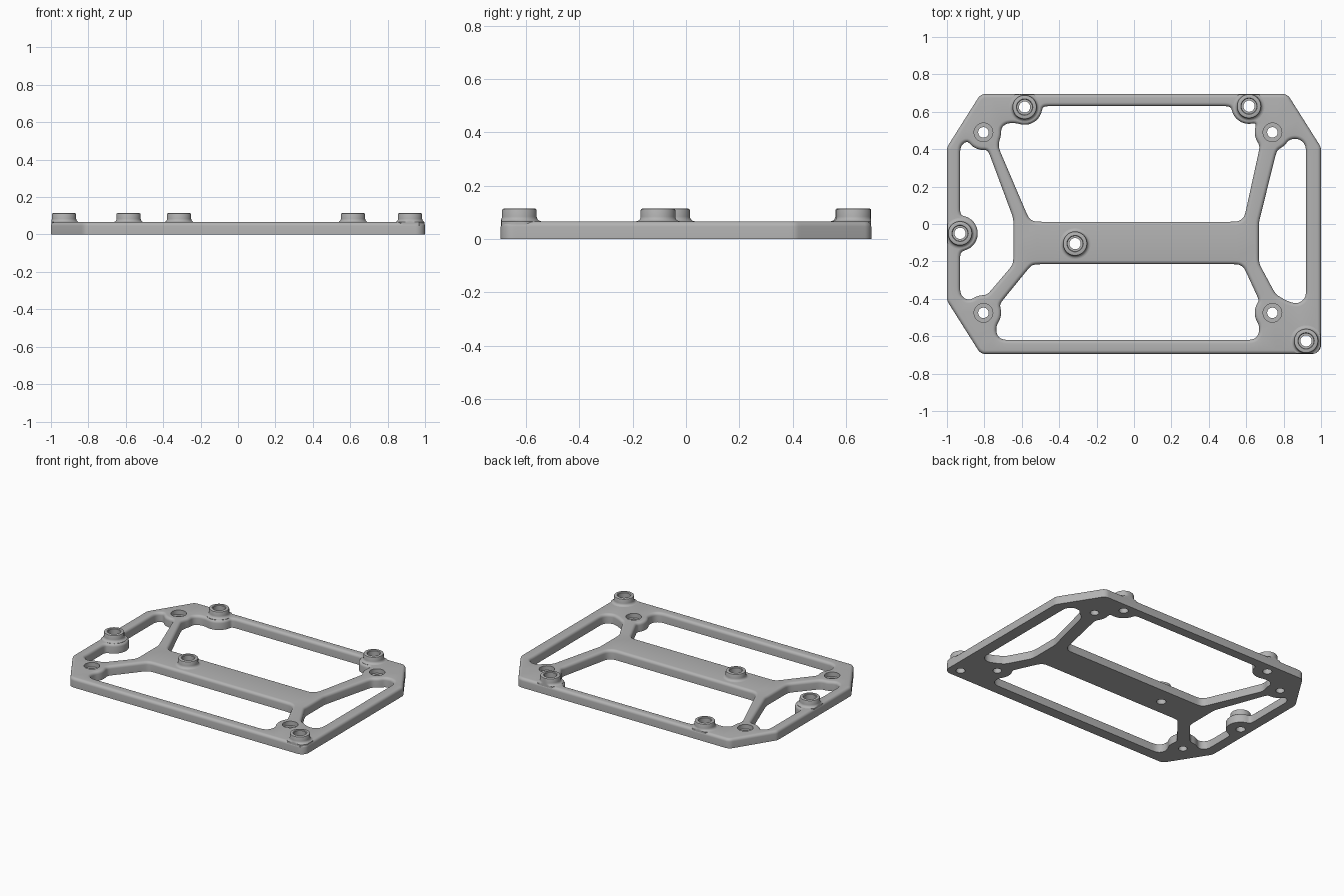
import bpy, bmesh
from math import pi, cos, sin, atan2
from mathutils import Vector

cube = bpy.data.objects.get("Cube")
if cube:
    bpy.data.objects.remove(cube, do_unlink=True)

TOP = 0.066        # plate thickness
EDGE = 0.02        # rounding of the upper edges
BOSS = 0.095       # material kept around each hole
STANDOFFS = [(-0.585, 0.625), (0.615, 0.63), (-0.93, -0.05), (-0.315, -0.105), (0.92, -0.625)]
SCREWS = [(x, y) for x in (-0.805, 0.74) for y in (0.49, -0.475)]

grey = bpy.data.materials.new("grey metal")
grey.use_nodes = True
grey.diffuse_color = (0.45, 0.45, 0.45, 1)
grey.node_tree.nodes["Principled BSDF"].inputs["Base Color"].default_value = (0.45, 0.45, 0.45, 1)


def circle(centre, r, n=40):
    return [Vector((centre[0] + r * cos(2 * pi * i / n), centre[1] + r * sin(2 * pi * i / n))) for i in range(n)]


def rounded(points, r):
    """Closed polygon with every corner rounded."""
    pts, out = [Vector(p) for p in points], []
    for i, p in enumerate(pts):
        a, b = pts[i - 1] - p, pts[(i + 1) % len(pts)] - p
        half = a.angle(b) / 2
        cut = min(r * cos(half) / sin(half), a.length * 0.48, b.length * 0.48)
        s, e = p + a.normalized() * cut, p + b.normalized() * cut
        mid = (a.normalized() + b.normalized()).normalized()
        c = p + mid * (cut / cos(half))
        rad = (s - c).length
        for k in range(9):
            d = (s.lerp(e, k / 8) - c).normalized()
            out.append(c + d * rad)
    return out


def resample(loop, step=0.012):
    """Even spacing along a closed loop."""
    out = []
    for i, p in enumerate(loop):
        q = loop[(i + 1) % len(loop)]
        n = int((q - p).length / step) + 1
        out += [p.lerp(q, k / n) for k in range(n)]
    clean = [out[0]]
    for p in out[1:]:
        if (p - clean[-1]).length > step * 0.45 and (p - out[0]).length > step * 0.3:
            clean.append(p)
    return clean


def keep_boss(loop, centre):
    """Detour a window edge around a round boss."""
    c = Vector(centre)
    inside = [(p - c).length < BOSS for p in loop]
    if not any(inside):
        return loop
    start = next(i for i in range(len(loop)) if not inside[i] and inside[(i + 1) % len(loop)])
    loop = loop[start:] + loop[:start]
    inside = inside[start:] + inside[:start]
    out, i = [], 0
    while i < len(loop):
        if not inside[i]:
            out.append(loop[i])
            i += 1
            continue
        while i < len(loop) and inside[i]:
            i += 1
        a, b = out[-1] - c, loop[i % len(loop)] - c
        a0 = atan2(a.y, a.x)
        sweep = (a0 - atan2(b.y, b.x)) % (2 * pi)
        n = max(2, int(sweep * BOSS / 0.012))
        for k in range(1, n):
            t = a0 - sweep * k / n
            out.append(c + Vector((cos(t), sin(t))) * BOSS)
    return out


def window(points, r):
    loop = resample(rounded(points, r))
    for c in STANDOFFS + SCREWS:
        loop = resample(keep_boss(loop, c))
    for _ in range(5):
        n = len(loop)
        loop = [(loop[i - 1] + loop[i] * 2 + loop[(i + 1) % n]) / 4 for i in range(n)]
    return loop


def wall(bm, loop, profile, side):
    """Side wall along a loop; profile holds (offset into material, height)."""
    n = len(loop)
    rings = []
    for off, z in profile:
        ring = []
        for i, p in enumerate(loop):
            t = (loop[(i + 1) % n] - loop[i - 1]).normalized()
            q = p + Vector((-t.y, t.x)) * off * side
            ring.append(bm.verts.new((q.x, q.y, z)))
        rings.append(ring)
    for lo, hi in zip(rings, rings[1:]):
        for i in range(n):
            j = (i + 1) % n
            bm.faces.new((lo[i], lo[j], hi[j], hi[i]))
    return [[bm.edges.get((r[i], r[(i + 1) % n])) for i in range(n)] for r in (rings[0], rings[-1])]


def finish(bm, name):
    bmesh.ops.recalc_face_normals(bm, faces=bm.faces)
    mesh = bpy.data.meshes.new(name)
    bm.to_mesh(mesh)
    bm.free()
    mesh.materials.append(grey)
    ob = bpy.data.objects.new(name, mesh)
    bpy.context.collection.objects.link(ob)
    bpy.ops.object.select_all(action='DESELECT')
    ob.select_set(True)
    bpy.context.view_layer.objects.active = ob
    bpy.ops.object.shade_smooth_by_angle(angle=0.6)


# Plate outline and the four windows, counter-clockwise
outline = [(-0.82, -0.695), (1, -0.695), (1, 0.41), (0.82, 0.695), (-0.82, 0.695), (-1, 0.41), (-1, -0.41)]
back_window = [(-0.555, 0.012), (0.585, 0.012), (0.67, 0.4), (0.69, 0.53), (0.6, 0.55), (0.53, 0.63),
               (-0.5, 0.63), (-0.585, 0.54), (-0.71, 0.54), (-0.725, 0.41)]
front_window = [(-0.545, -0.215), (-0.72, -0.43), (-0.745, -0.62), (0.67, -0.62), (0.67, -0.41), (0.58, -0.215)]
right_window = [(-0.93, 0.46), (-0.93, -0.42), (-0.79, -0.385), (-0.645, -0.215), (-0.645, 0.03), (-0.79, 0.42)]
left_window = [(0.668, -0.21), (0.765, -0.39), (0.92, -0.45), (0.92, 0.47), (0.775, 0.44), (0.668, 0.01)]

# Plate with rounded upper edges, screw holes and standoff seats
soft = [(0, 0)] + [(EDGE * (1 - cos(a)), TOP - EDGE + EDGE * sin(a)) for a in [k * pi / 10 for k in range(6)]]
bm = bmesh.new()
caps = [wall(bm, resample(rounded(outline, 0.05)), soft, 1)]
for pts, r in ((back_window, 0.05), (front_window, 0.05), (right_window, 0.05), (left_window, 0.06)):
    caps.append(wall(bm, window(pts, r), soft, -1))
for c in SCREWS:
    caps.append(wall(bm, circle(c, 0.028), [(0, 0), (0, 0.035), (0.022, 0.035), (0.022, TOP)], -1))
for c in STANDOFFS:
    caps.append(wall(bm, circle(c, 0.042), [(0, 0), (0, TOP)], -1))
for level in (0, 1):
    bmesh.ops.triangle_fill(bm, use_beauty=True, use_dissolve=False, edges=[e for cap in caps for e in cap[level]])
finish(bm, "base_plate")

# Standoffs: flared foot, rounded rim, stepped bore
foot = [(0.083 - 0.018 * sin(a), TOP + 0.018 * (1 - cos(a))) for a in [k * pi / 10 for k in range(6)]]
profile = [(0.083, 0.045)] + foot + [(0.065, 0.107), (0.063, 0.112), (0.058, 0.114), (0.044, 0.114),
                                    (0.04, 0.11), (0.04, 0.05), (0.03, 0.05), (0.03, 0), (0.044, 0)]
for i, c in enumerate(STANDOFFS):
    bm = bmesh.new()
    wall(bm, circle((0, 0), 1), [(1 - r, z) for r, z in profile], 1)
    for v in bm.verts:
        v.co.x = max(-0.998, min(0.998, v.co.x + c[0]))
        v.co.y = max(-0.693, min(0.693, v.co.y + c[1]))
    finish(bm, f"standoff_{i + 1}")
